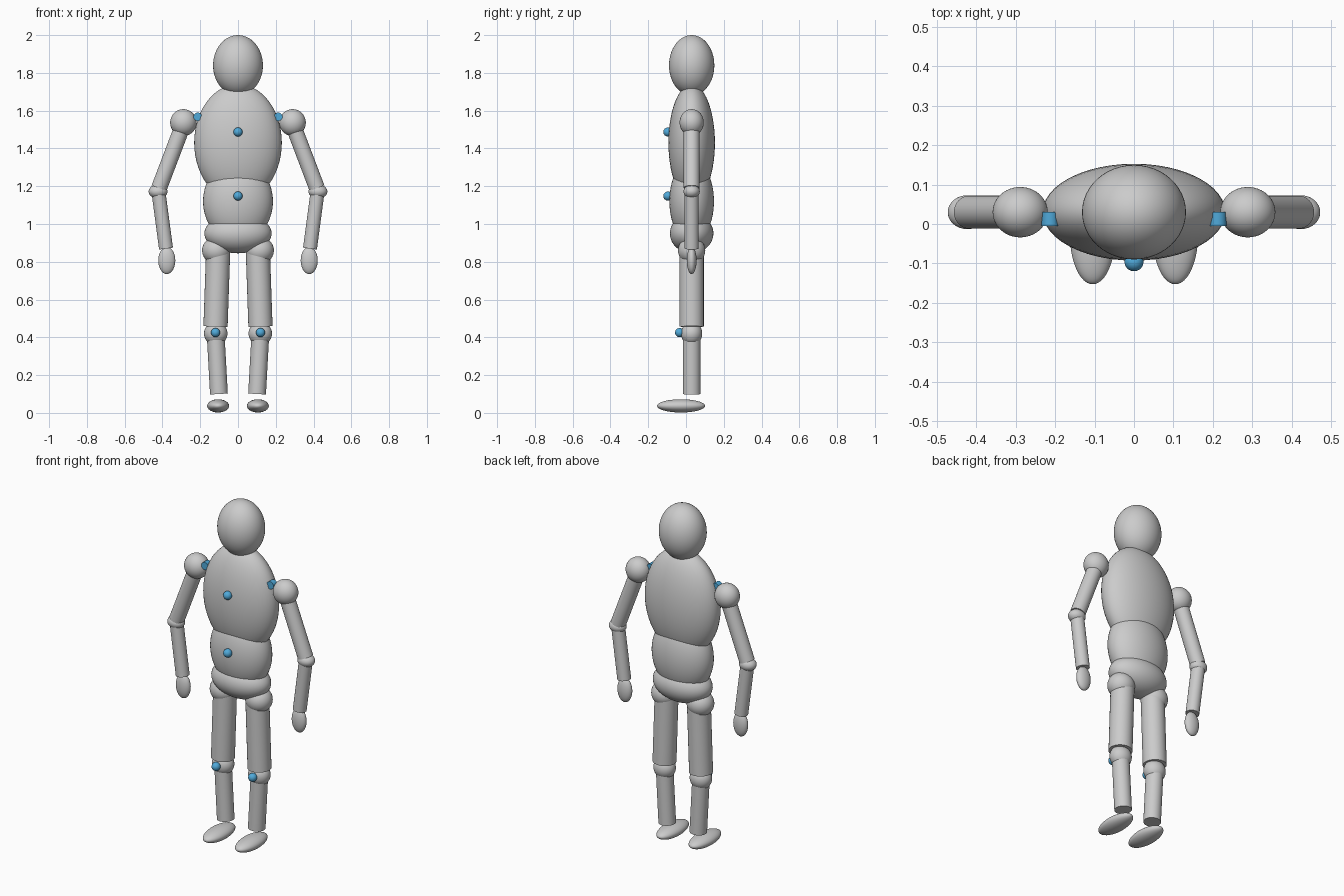
import bpy
from math import radians
from mathutils import Vector

if "Cube" in bpy.data.objects:
    bpy.data.objects.remove(bpy.data.objects["Cube"])

Y = 0.03  # depth of the body axis

blue = bpy.data.materials.new("blue")
blue.diffuse_color = (0.08, 0.40, 0.70, 1)
blue.use_nodes = True
blue.node_tree.nodes["Principled BSDF"].inputs["Base Color"].default_value = blue.diffuse_color


def finish(name, mat=None):
    ob = bpy.context.object
    ob.name = name
    bpy.ops.object.transform_apply(location=False, rotation=True, scale=True)
    bpy.ops.object.shade_smooth_by_angle(angle=radians(35))
    if mat:
        ob.data.materials.append(mat)
    return ob


def ellipsoid(name, loc, radii, mat=None):
    bpy.ops.mesh.primitive_uv_sphere_add(segments=48, ring_count=28, location=loc)
    bpy.context.object.scale = radii
    return finish(name, mat)


def rod(name, a, b, r, mat=None):
    a, b = Vector(a), Vector(b)
    d = b - a
    bpy.ops.mesh.primitive_cylinder_add(vertices=48, radius=r, depth=d.length, location=(a + b) / 2)
    bpy.context.object.rotation_euler = d.to_track_quat('Z', 'Y').to_euler()
    return finish(name, mat)


# Head and torso
ellipsoid("head", (0, Y, 1.84), (0.132, 0.12, 0.16))
ellipsoid("chest", (0, Y, 1.43), (0.232, 0.123, 0.31))
ellipsoid("abdomen", (0, Y, 1.12), (0.185, 0.118, 0.22))
ellipsoid("pelvis", (0, Y, 0.95), (0.178, 0.115, 0.105))

# Front marker balls
ellipsoid("chest_marker", (0, -0.096, 1.487), (0.024,) * 3, blue)
ellipsoid("abdomen_marker", (0, -0.096, 1.148), (0.024,) * 3, blue)

for side, s in (("right", -1), ("left", 1)):
    # Arm
    ellipsoid(side + "_shoulder", (s * 0.289, Y, 1.537), (0.07, 0.064, 0.071))
    rod(side + "_upper_arm", (s * 0.285, Y, 1.54), (s * 0.418, Y, 1.19), 0.042)
    ellipsoid(side + "_elbow", (s * 0.423, Y, 1.172), (0.05, 0.043, 0.037))
    rod(side + "_forearm", (s * 0.421, Y, 1.17), (s * 0.381, Y, 0.87), 0.037)
    ellipsoid(side + "_hand", (s * 0.377, Y, 0.807), (0.045, 0.026, 0.072))
    # Marker between chest and shoulder
    rod(side + "_shoulder_marker", (s * 0.213, -0.005, 1.568), (s * 0.213, 0.03, 1.568), 0.022, blue)
    # Leg
    ellipsoid(side + "_hip", (s * 0.115, Y, 0.86), (0.075, 0.072, 0.072))
    rod(side + "_thigh", (s * 0.105, Y, 0.86), (s * 0.119, Y, 0.457), 0.064)
    ellipsoid(side + "_knee", (s * 0.118, Y, 0.42), (0.062, 0.056, 0.062))
    ellipsoid(side + "_knee_marker", (s * 0.119, -0.034, 0.425), (0.024,) * 3, blue)
    rod(side + "_calf", (s * 0.118, Y, 0.41), (s * 0.101, Y, 0.10), 0.047)
    ellipsoid(side + "_foot", (s * 0.105, -0.026, 0.037), (0.058, 0.127, 0.035))
